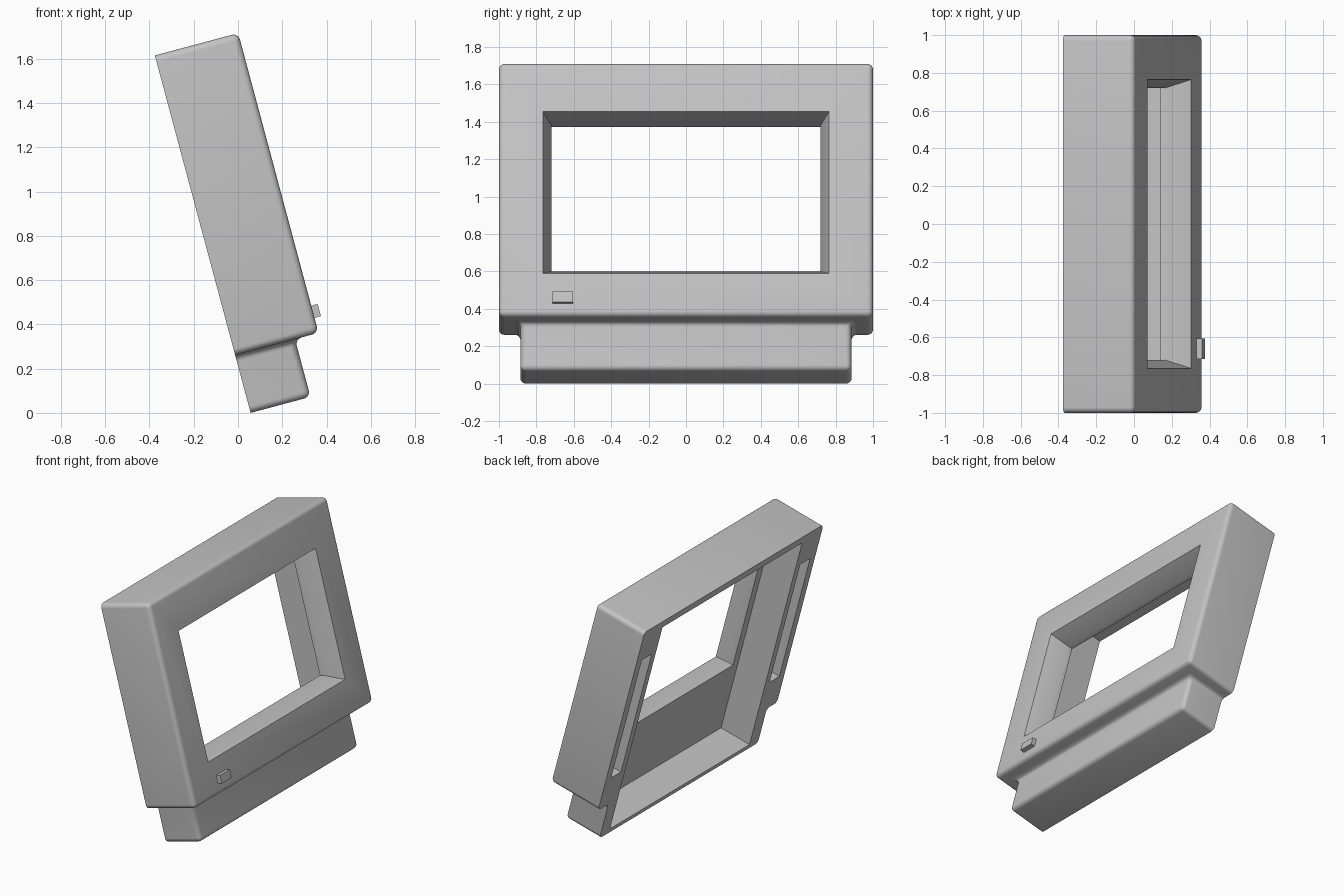
import bpy, bmesh, math

if "Cube" in bpy.data.objects:
    bpy.data.objects.remove(bpy.data.objects["Cube"], do_unlink=True)

TILT = math.radians(-15)
BASE = (0.057, 0, 0)

grey = bpy.data.materials.new("plain grey")
grey.use_nodes = True
grey.diffuse_color = (0.55, 0.55, 0.55, 1)
grey.node_tree.nodes["Principled BSDF"].inputs["Base Color"].default_value = (0.55, 0.55, 0.55, 1)


def loft(name, sections):
    """Solid through rectangles (depth, y_min, y_max, low, high), stacked from back to front."""
    bm = bmesh.new()
    rings = [[bm.verts.new((d, y, z)) for y, z in ((a, lo), (b, lo), (b, hi), (a, hi))]
             for d, a, b, lo, hi in sections]
    for r, s in zip(rings, rings[1:]):
        for i in range(4):
            j = (i + 1) % 4
            bm.faces.new((r[i], r[j], s[j], s[i]))
    bm.faces.new(rings[0])
    bm.faces.new(rings[-1])
    bmesh.ops.recalc_face_normals(bm, faces=bm.faces)
    mesh = bpy.data.meshes.new(name)
    bm.to_mesh(mesh)
    bm.free()
    mesh.materials.append(grey)
    obj = bpy.data.objects.new(name, mesh)
    bpy.context.collection.objects.link(obj)
    return obj


def box(name, d0, d1, y0, y1, z0, z1):
    return loft(name, [(d0, y0, y1, z0, z1), (d1, y0, y1, z0, z1)])


def apply_mod(obj, mod):
    bpy.ops.object.select_all(action="DESELECT")
    obj.select_set(True)
    bpy.context.view_layer.objects.active = obj
    bpy.ops.object.modifier_apply(modifier=mod.name)


def combine(obj, other, operation):
    mod = obj.modifiers.new("combine", "BOOLEAN")
    mod.operation = operation
    mod.solver = "EXACT"
    mod.object = other
    apply_mod(obj, mod)
    bpy.data.objects.remove(other, do_unlink=True)


# Housing: wide screen surround joined to the narrower base, extended behind the back plane
housing = box("housing", -0.2, 0.39, -1, 1, 0.27, 1.672)
combine(housing, box("base", -0.3, 0.28, -0.885, 0.885, 0, 0.8), "UNION")

# Rounded outer edges and fillet where the base meets the surround
bevel = housing.modifiers.new("rounding", "BEVEL")
bevel.width = 0.03
bevel.segments = 5
bevel.limit_method = "ANGLE"
apply_mod(housing, bevel)

# Flat open back
combine(housing, box("back_cut", -0.6, 0, -1.5, 1.5, -0.5, 2.2), "DIFFERENCE")

# Rear cavity
combine(housing, box("cavity_cut", -0.1, 0.23, -0.78, 0.78, 0.03, 1.62), "DIFFERENCE")

# Screen window, flaring outwards to the front
inner = (-0.72, 0.72, 0.55, 1.36)
outer = (-0.765, 0.765, 0.506, 1.402)
flare = (0.45 - 0.26) / (0.39 - 0.26)
front = [i + (o - i) * flare for i, o in zip(inner, outer)]
combine(housing, loft("window_cut", [(0.1, *inner), (0.26, *inner), (0.45, *front)]), "DIFFERENCE")

# Slots in the rear rim
for y in (-0.885, 0.885):
    combine(housing, box("slot_cut", -0.1, 0.23, y - 0.055, y + 0.055, 0.5, 1.43), "DIFFERENCE")

# Front button
button = box("button", 0.38, 0.42, -0.715, -0.605, 0.34, 0.397)

for obj in (housing, button):
    obj.rotation_euler = (0, TILT, 0)
    obj.location = BASE

bpy.ops.object.select_all(action="DESELECT")
housing.select_set(True)
bpy.context.view_layer.objects.active = housing
bpy.ops.object.shade_smooth_by_angle(angle=math.radians(30))
